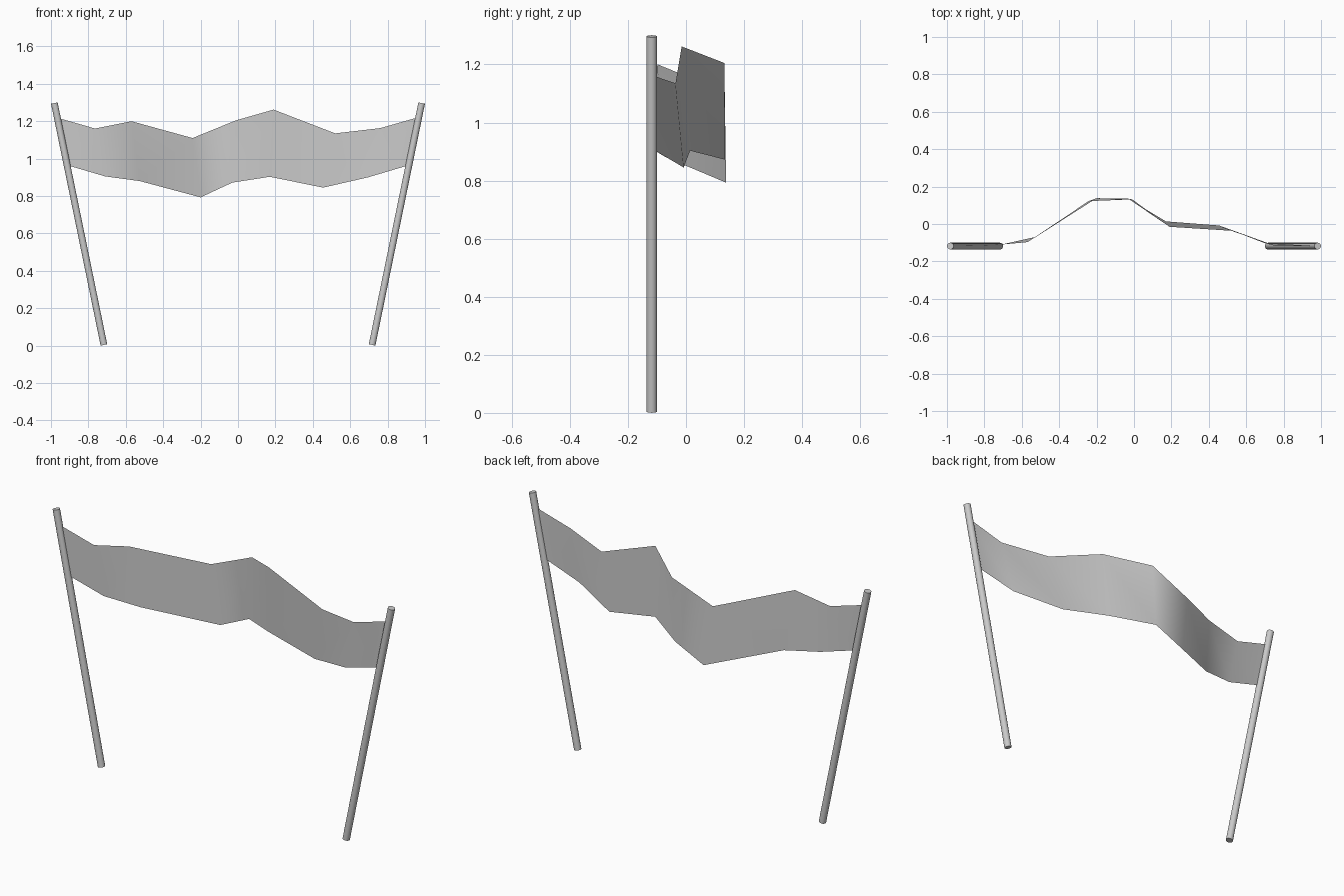
import bpy, bmesh
from mathutils import Vector

if "Cube" in bpy.data.objects:
    bpy.data.objects.remove(bpy.data.objects["Cube"])

POLE_Y = -0.118


def pole(name, side):
    # Slim round pole leaning outward
    a = Vector((side * 0.717, POLE_Y, 0.004))
    b = Vector((side * 0.982, POLE_Y, 1.297))
    bpy.ops.mesh.primitive_cylinder_add(vertices=16, radius=0.018,
                                        depth=(b - a).length, location=(a + b) / 2)
    ob = bpy.context.object
    ob.name = name
    ob.rotation_euler = (b - a).to_track_quat('Z', 'Y').to_euler()
    bpy.ops.object.shade_smooth_by_angle()


pole("left_pole", -1)
pole("right_pole", 1)

# Waving banner: upper and lower edges, skinned with one row of quads
top = [(-0.967, -0.118, 1.219), (-0.765, -0.113, 1.161), (-0.57, -0.097, 1.2),
       (-0.243, 0.122, 1.11), (-0.01, 0.132, 1.205), (0.19, -0.015, 1.262),
       (0.52, -0.036, 1.135), (0.76, -0.118, 1.163), (0.967, -0.118, 1.222)]
bottom = [(-0.914, -0.118, 0.965), (-0.71, -0.11, 0.905), (-0.525, -0.069, 0.88),
          (-0.2, 0.138, 0.793), (-0.03, 0.135, 0.872), (0.17, 0.014, 0.903),
          (0.455, -0.008, 0.845), (0.695, -0.101, 0.9), (0.914, -0.118, 0.965)]

bm = bmesh.new()
t = [bm.verts.new(p) for p in top]
b = [bm.verts.new(p) for p in bottom]
for i in range(len(t) - 1):
    f = bm.faces.new((b[i], b[i + 1], t[i + 1], t[i]))
    f.smooth = True
me = bpy.data.meshes.new("banner")
bm.to_mesh(me)
bm.free()
bpy.context.collection.objects.link(bpy.data.objects.new("banner", me))
